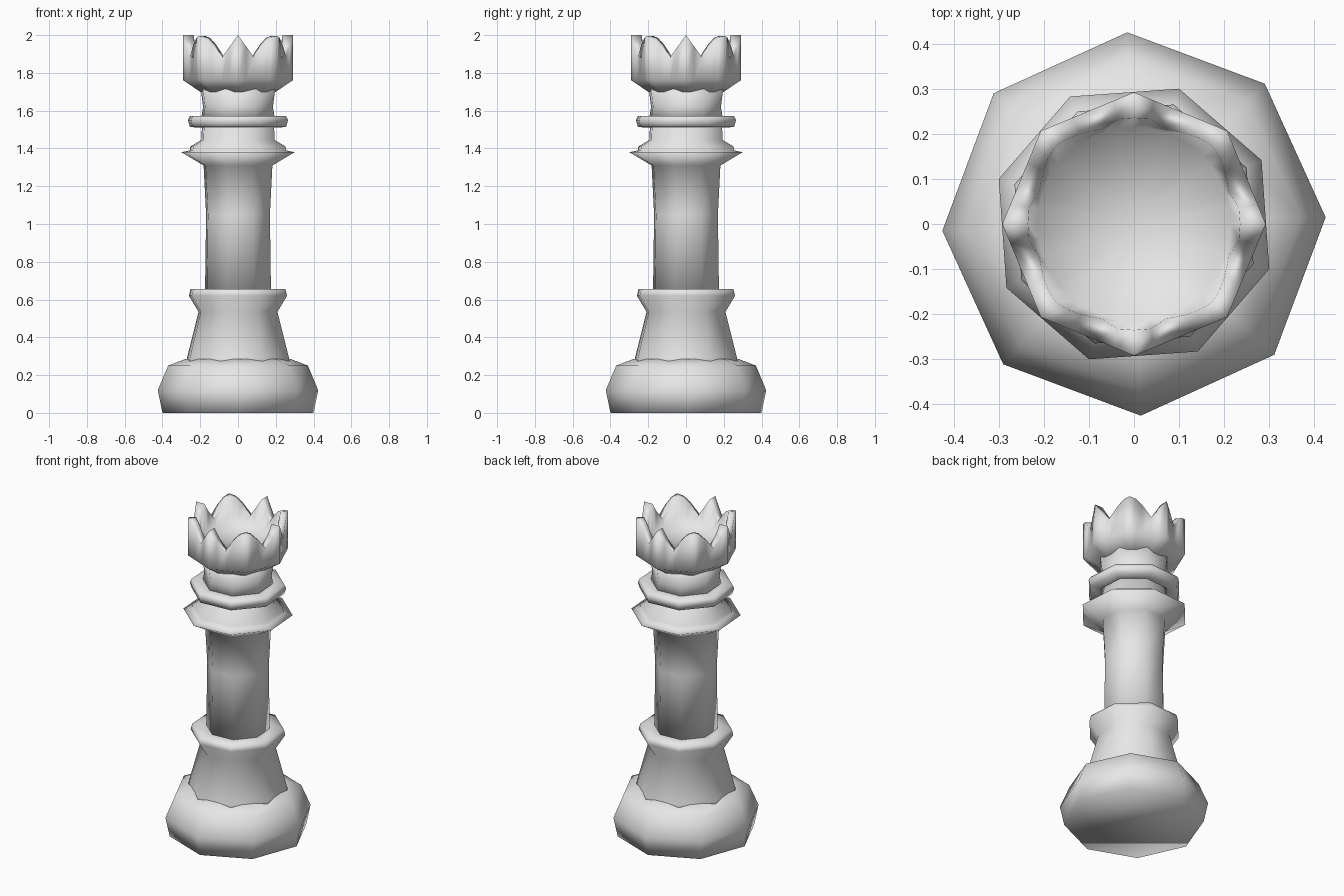
import bpy, bmesh
from math import sin, cos, radians

cube = bpy.data.objects.get("Cube")
if cube:
    bpy.data.objects.remove(cube, do_unlink=True)

# One plain grey for the whole piece
grey = bpy.data.materials.new("light_grey")
grey.diffuse_color = (0.8, 0.8, 0.8, 1)
grey.use_nodes = True
grey.node_tree.nodes["Principled BSDF"].inputs["Base Color"].default_value = (0.8, 0.8, 0.8, 1)


def skin(name, rings):
    """Bridge rings of points from bottom to top, and cap both ends."""
    bm = bmesh.new()
    loops = [[bm.verts.new(p) for p in ring] for ring in rings]
    n = len(loops[0])
    for low, high in zip(loops, loops[1:]):
        for i in range(n):
            j = (i + 1) % n
            bm.faces.new((low[i], low[j], high[j], high[i]))
    bm.faces.new(loops[0][::-1])
    top = bm.faces.new(loops[-1])
    if name == "crown":
        bmesh.ops.poke(bm, faces=[top], offset=-0.03)
    bmesh.ops.recalc_face_normals(bm, faces=bm.faces)
    mesh = bpy.data.meshes.new(name)
    bm.to_mesh(mesh)
    bm.free()
    mesh.shade_smooth()
    mesh.materials.append(grey)
    obj = bpy.data.objects.new(name, mesh)
    bpy.context.collection.objects.link(obj)
    return obj


def octagon(r, z, turn):
    angles = [radians(turn + 45 * i) for i in range(8)]
    return [(r * cos(a), r * sin(a), z) for a in angles]


def lathe(name, profile, turn):
    return skin(name, [octagon(r, z, turn) for r, z in profile])


# Broad foot
lathe("foot", [(0.4, 0), (0.425, 0.12), (0.37, 0.25), (0.28, 0.285)], 2)

# Tapered pedestal with its flared lip
TURN = 26.6
lathe("pedestal", [(0.29, 0.24), (0.285, 0.29), (0.22, 0.535),
                   (0.274, 0.62), (0.265, 0.655), (0.18, 0.656)], TURN)

# Stem with the wide collar
lathe("stem", [(0.184, 0.64), (0.178, 1.05), (0.192, 1.31), (0.316, 1.38),
               (0.268, 1.39), (0.266, 1.41), (0.205, 1.445), (0.2, 1.53)], TURN)

# Narrow ring and neck
lathe("neck_ring", [(0.19, 1.51), (0.268, 1.513), (0.279, 1.55),
                    (0.268, 1.571), (0.2, 1.573)], TURN)
lathe("neck", [(0.205, 1.56), (0.195, 1.62), (0.208, 1.72)], TURN)

# Crown: angle from a main tooth, rim height, inner rim radius
quarter = [(0, 2.0, 0.235), (9, 1.94, 0.235), (18.5, 1.88, 0.222),
           (30, 1.95, 0.232), (38, 1.985, 0.24), (45, 1.995, 0.245)]
quarter += [(90 - a, z, r) for a, z, r in quarter[-2:0:-1]]
rim = [(a + 90 * k, z, r) for k in range(4) for a, z, r in quarter]


def flat_sided(r, a):
    """Radius at angle a of an octagon with corner radius r."""
    return r * cos(radians(22.5)) / cos(radians(a % 45 - 22.5))


def crown_ring(radius, height):
    ring = []
    for a, z, inner in rim:
        r = radius(a, inner)
        ring.append((r * cos(radians(a)), r * sin(radians(a)), height(z)))
    return ring


skin("crown", [
    crown_ring(lambda a, r: flat_sided(0.2, a), lambda z: 1.7),
    crown_ring(lambda a, r: flat_sided(0.292, a), lambda z: 1.762),
    crown_ring(lambda a, r: flat_sided(0.292, a), lambda z: z),
    crown_ring(lambda a, r: r, lambda z: z),
    crown_ring(lambda a, r: 0.215, lambda z: 1.84),
])
